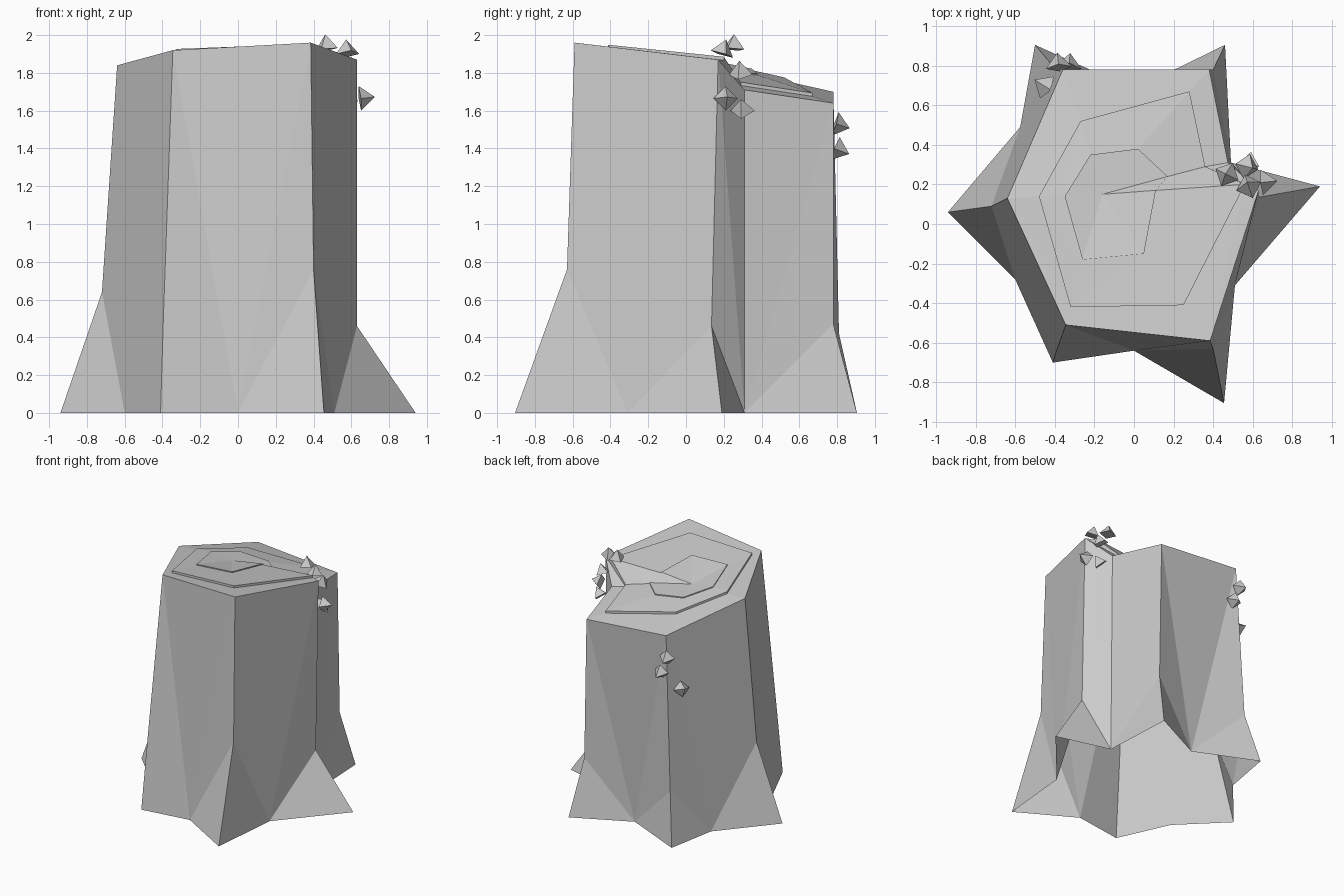
import bpy, bmesh
from mathutils import Vector

if "Cube" in bpy.data.objects:
    bpy.data.objects.remove(bpy.data.objects["Cube"])

grey = bpy.data.materials.new("plain_grey")
grey.use_nodes = True
grey.diffuse_color = (0.6, 0.6, 0.6, 1)
grey.node_tree.nodes["Principled BSDF"].inputs["Base Color"].default_value = (0.6, 0.6, 0.6, 1)


def finish(name, bm, flip_check=True):
    if flip_check:
        bmesh.ops.recalc_face_normals(bm, faces=bm.faces)
    mesh = bpy.data.meshes.new(name)
    bm.to_mesh(mesh)
    bm.free()
    mesh.materials.append(grey)
    obj = bpy.data.objects.new(name, mesh)
    bpy.context.collection.objects.link(obj)
    return obj


# Six corners: rim point, knee where the root flares, root tip on the ground
corners = [
    ((-.64, .13, 1.84), (-.72, .09, .64), (-.94, .06, 0)),
    ((-.345, -.51, 1.92), (-.395, -.65, .5), (-.41, -.70, 0)),
    ((.385, -.59, 1.96), (.40, -.63, .76), (.455, -.905, 0)),
    ((.63, .17, 1.87), (.63, .135, .46), (.94, .19, 0)),
    ((.38, .78, 1.64), (.40, .78, .47), (.46, .905, 0)),
    ((-.36, .78, 1.70), (-.42, .81, .42), (-.50, .905, 0)),
]
# Ground points between neighbouring roots
valleys = [(-.60, -.28, 0), (0, -.64, 0), (.51, -.31, 0),
           (.49, .31, 0), (0, .68, 0), (-.575, .49, 0)]
crack_rim = (.475, .31, 1.71)

bm = bmesh.new()
grid = [[bm.verts.new(p) for p in c] for c in corners]
low = [bm.verts.new(p) for p in valleys]
notch = bm.verts.new(crack_rim)

# Bark and flared roots, open underneath
for i, valley in enumerate(low):
    rim_a, knee_a, tip_a = grid[i]
    rim_b, knee_b, tip_b = grid[(i + 1) % 6]
    bm.faces.new((knee_a, tip_a, valley))
    bm.faces.new((valley, tip_b, knee_b))
    bm.faces.new((rim_a, knee_a, valley))
    bm.faces.new((rim_b, valley, knee_b))
    if i == 3:
        bm.faces.new((rim_a, valley, notch))
        bm.faces.new((notch, valley, rim_b))
    else:
        bm.faces.new((rim_a, valley, rim_b))

# Sloping cut top with two raised growth rings and a split
rim = [c[0] for c in grid]
rim.insert(4, notch)
centre = Vector((-.16, .15, 1.84))
outer_ring = [(-.48, .14), (-.32, -.42), (.25, -.41), (.56, .20),
              (.36, .29), (.28, .67), (-.27, .52)]
inner_ring = [(-.35, .14), (-.26, -.18), (.05, -.15), (.11, .17),
              (.17, .24), (.02, .38), (-.22, .35)]


def bridge(a, b):
    for k in range(len(a)):
        n = (k + 1) % len(a)
        bm.faces.new((a[k], a[n], b[n]))
        bm.faces.new((a[k], b[n], b[k]))


def ring_verts(points, lift):
    verts = []
    for (x, y), edge in zip(points, rim):
        t = (Vector((x, y)) - centre.xy).length / (edge.co.xy - centre.xy).length
        z = centre.z + t * (edge.co.z - centre.z) + lift
        verts.append(bm.verts.new((x, y, z)))
    return verts


loop = rim
for points, base, top in ((outer_ring, 0, .018), (inner_ring, .018, .026)):
    for lift in (base, top):
        nxt = ring_verts(points, lift)
        bridge(loop, nxt)
        loop = nxt
hub = bm.verts.new(centre)
for k in range(7):
    bm.faces.new((loop[k], loop[(k + 1) % 7], hub))
finish("stump", bm)


# Small pointed fungus caps in two clusters
def cap(name, base, direction, radius=.065, height=.08):
    cap_bm = bmesh.new()
    bmesh.ops.create_cone(cap_bm, cap_ends=True, segments=4,
                          radius1=radius, radius2=0, depth=height)
    bmesh.ops.remove_doubles(cap_bm, verts=cap_bm.verts, dist=.0001)
    bmesh.ops.translate(cap_bm, verts=cap_bm.verts, vec=(0, 0, height / 2))
    obj = finish(name, cap_bm)
    obj.rotation_euler = Vector(direction).to_track_quat('Z', 'Y').to_euler()
    obj.location = base


side_caps = [
    ((.47, .25, 1.925), (-.1, .05, 1)),
    ((.58, .19, 1.90), (-.1, .3, 1)),
    ((.57, .29, 1.79), (.4, -.1, 1)),
    ((.645, .21, 1.665), (1, .1, .1)),
    ((.58, .30, 1.60), (.6, -.1, .7)),
]
back_caps = [
    ((-.38, .79, 1.53), (-.1, 1, -.3)),
    ((-.33, .79, 1.40), (.1, 1, -.4)),
    ((-.44, .69, 1.24), (-.8, .5, .4)),
]
for label, group in (("side", side_caps), ("back", back_caps)):
    for n, (base, direction) in enumerate(group):
        cap(f"{label}_fungus_{n + 1}", base, direction)
